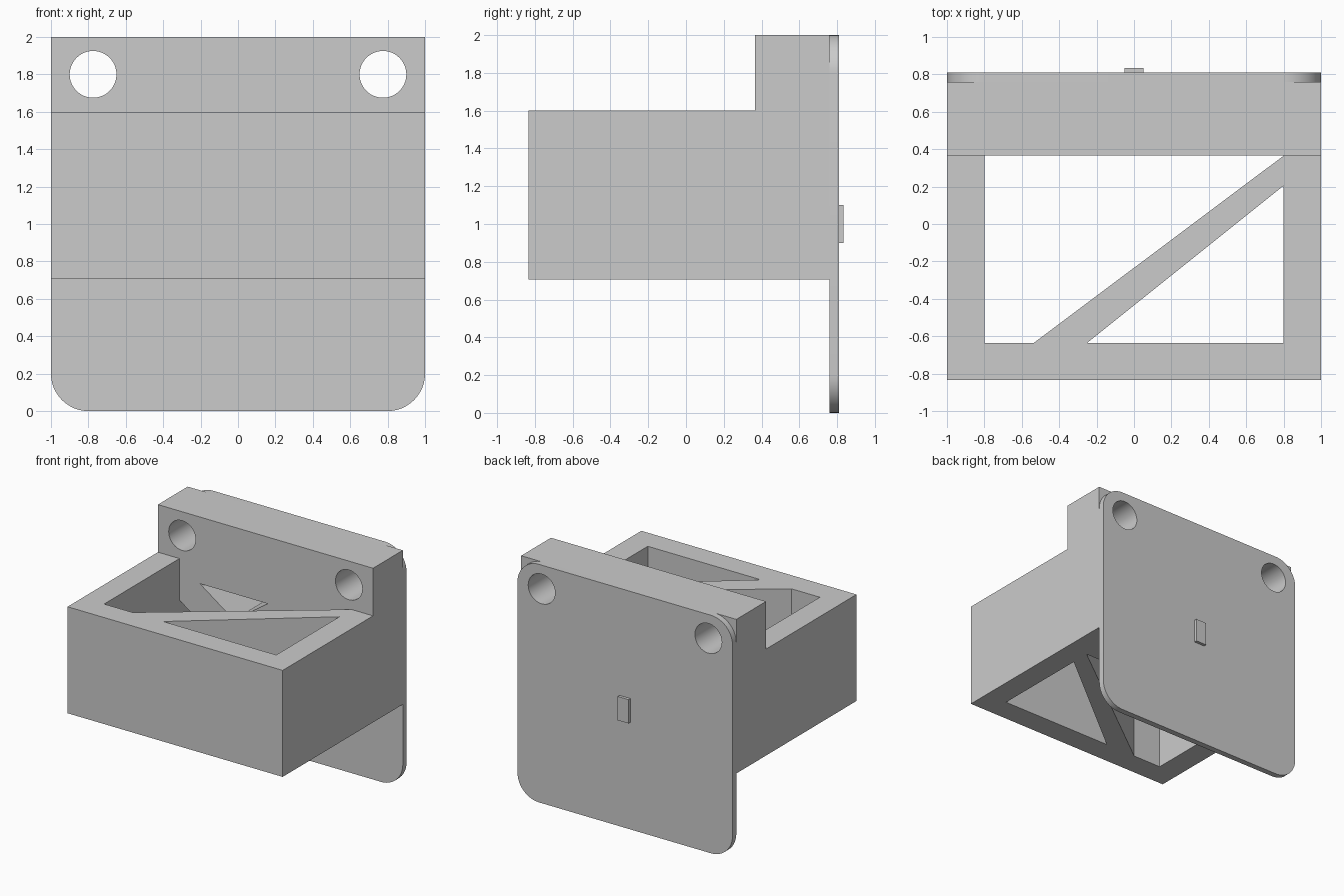
import bpy, bmesh
from math import sin, cos, pi
from mathutils import Vector

if "Cube" in bpy.data.objects:
    bpy.data.objects.remove(bpy.data.objects["Cube"])


def prism(name, pts, axis, lo, hi):
    """Extrude a 2D outline along an axis: X takes (y,z), Y takes (x,z), Z takes (x,y)."""
    def place(p, d):
        return {'X': (d, p[0], p[1]), 'Y': (p[0], d, p[1]), 'Z': (p[0], p[1], d)}[axis]
    bm = bmesh.new()
    face = bm.faces.new([bm.verts.new(place(p, lo)) for p in pts])
    ext = bmesh.ops.extrude_face_region(bm, geom=[face])
    moved = [v for v in ext['geom'] if isinstance(v, bmesh.types.BMVert)]
    bmesh.ops.translate(bm, verts=moved, vec=Vector(place((0, 0), hi - lo)))
    bmesh.ops.recalc_face_normals(bm, faces=bm.faces)
    mesh = bpy.data.meshes.new(name)
    bm.to_mesh(mesh)
    bm.free()
    ob = bpy.data.objects.new(name, mesh)
    bpy.context.collection.objects.link(ob)
    return ob


def circle(cx, cz, r, start=0.0, sweep=2 * pi, n=48, closed=True):
    steps = n if closed else n + 1
    return [(cx + r * cos(start + sweep * i / n), cz + r * sin(start + sweep * i / n))
            for i in range(steps)]


def activate(ob):
    bpy.ops.object.select_all(action='DESELECT')
    ob.select_set(True)
    bpy.context.view_layer.objects.active = ob


def cut(ob, cutter):
    cutter.hide_render = True
    mod = ob.modifiers.new("cut", 'BOOLEAN')
    mod.operation, mod.solver, mod.object = 'DIFFERENCE', 'EXACT', cutter
    activate(ob)
    bpy.ops.object.modifier_apply(modifier=mod.name)
    bpy.data.objects.remove(cutter)


# Stepped bracket body, from its side profile
body = prism("bracket_body", [(-0.835, 0.705), (0.76, 0.705), (0.76, 2), (0.365, 2),
                              (0.365, 1.6), (-0.835, 1.6)], 'X', -1, 1)

# Rounded back plate
r = 0.2
outline = []
for i, (sx, sz) in enumerate([(1, 1), (-1, 1), (-1, -1), (1, -1)]):
    outline += circle(sx * (1 - r), 1 + sz * (1 - r), r, i * pi / 2, pi / 2, 12, False)
plate = prism("back_plate", outline, 'Y', 0.76, 0.81)

# Small locating tab on the back
prism("locating_tab", [(-0.05, 0.9), (0.05, 0.9), (0.05, 1.1), (-0.05, 1.1)], 'Y', 0.81, 0.835)

# Openings either side of the diagonal strut
cut(body, prism("left_opening", [(-0.8, 0.365), (0.8, 0.365), (-0.535, -0.635),
                                 (-0.8, -0.635)], 'Z', 0.5, 1.6001))
cut(body, prism("right_opening", [(0.8, 0.205), (0.8, -0.635), (-0.25, -0.635)],
                'Z', 0.5, 1.7))

# Triangular pockets between the struts of the rear wall
cut(body, prism("top_pocket", [(-0.61, 1.44), (0.02, 1.44), (-0.295, 1.22)], 'Y', 0.3, 0.755))
cut(body, prism("side_pocket", [(-0.8, 1.25), (-0.8, 0.95), (-0.58, 1.1)], 'Y', 0.3, 0.755))

# Screw holes through body and plate
for part in (body, plate):
    for x in (-0.775, 0.775):
        cut(part, prism("screw_hole", circle(x, 1.8, 0.125), 'Y', 0.2, 1))
    activate(part)
    bpy.ops.object.shade_smooth_by_angle()
